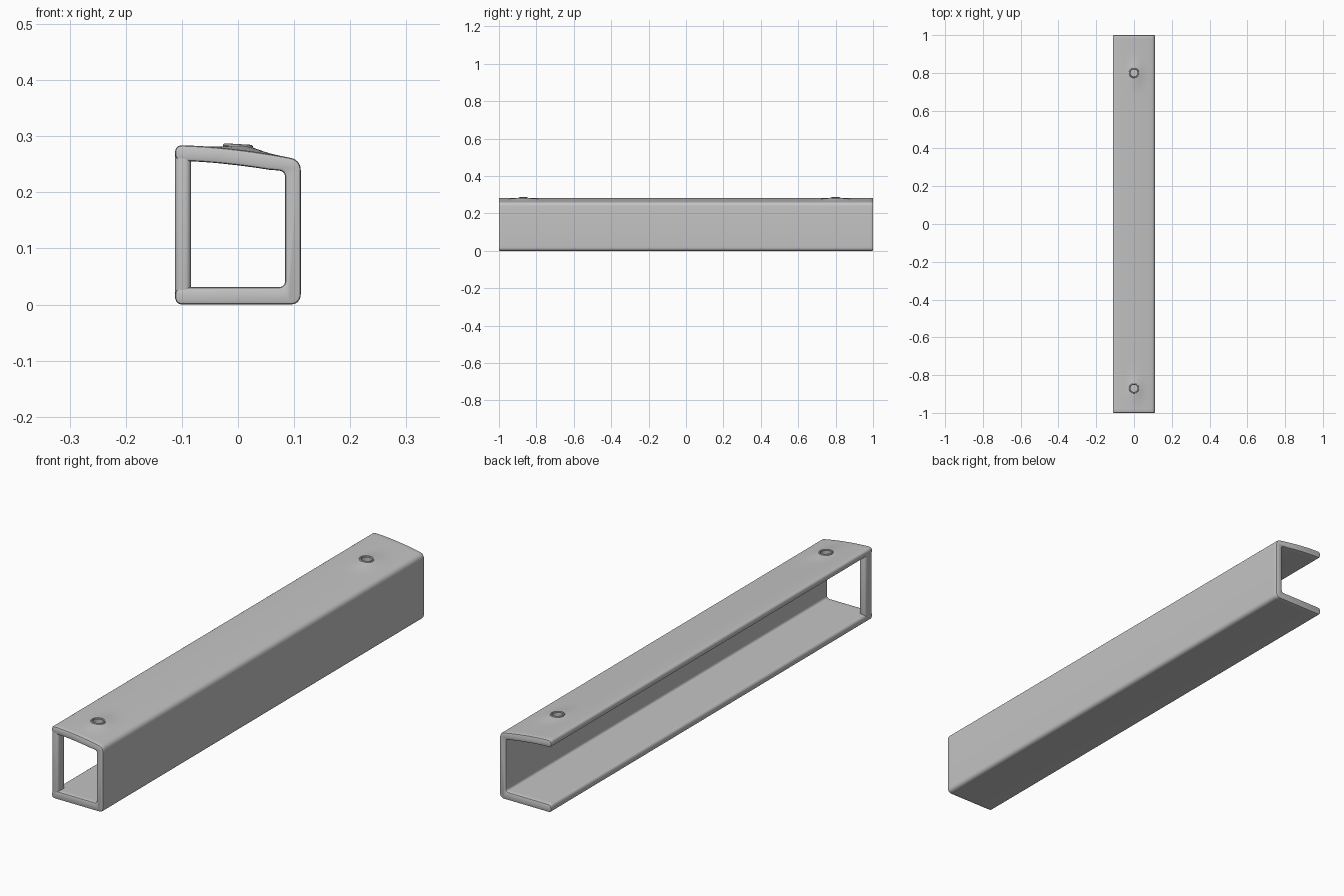
import bpy, bmesh, math
from mathutils import Vector

cube = bpy.data.objects.get("Cube")
if cube:
    bpy.data.objects.remove(cube, do_unlink=True)

grey = bpy.data.materials.new("plain grey")
grey.use_nodes = True
colour = (0.55, 0.55, 0.55, 1)
grey.diffuse_color = colour
grey.node_tree.nodes["Principled BSDF"].inputs["Base Color"].default_value = colour

HALF, WALL, HOLE = 0.112, 0.028, 0.021
HOLE_YS = (-0.87, 0.8)


def top_z(x):
    """Height of the gently sloping, slightly domed top."""
    u = (x + HALF) / (2 * HALF)
    return 0.284 - 0.026 * u ** 1.7


def bump(x, y):
    """Small swelling of the top around each screw hole."""
    return sum(0.009 * math.exp(-((x - 0.01) / 0.035) ** 2 - ((y - h) / 0.06) ** 2)
               for h in HOLE_YS)


def rounded(corners, steps=6):
    """Closed outline with each (x, z, radius) corner rounded."""
    out = []
    for i, (x, z, r) in enumerate(corners):
        p = Vector((x, z))
        if r == 0:
            out.append(p)
            continue
        a = p + (Vector(corners[i - 1][:2]) - p).normalized() * r
        b = p + (Vector(corners[(i + 1) % len(corners)][:2]) - p).normalized() * r
        for k in range(steps + 1):
            t = k / steps
            out.append(a * (1 - t) ** 2 + p * 2 * t * (1 - t) + b * t * t)
    return out


def finish(obj):
    obj.data.materials.clear()
    obj.data.materials.append(grey)
    bpy.ops.object.select_all(action='DESELECT')
    obj.select_set(True)
    bpy.context.view_layer.objects.active = obj
    for m in list(obj.modifiers):
        bpy.ops.object.modifier_apply(modifier=m.name)
    bpy.ops.object.shade_smooth_by_angle(angle=math.radians(35))


def new_object(name, bm):
    bmesh.ops.recalc_face_normals(bm, faces=bm.faces)
    mesh = bpy.data.meshes.new(name)
    bm.to_mesh(mesh)
    bm.free()
    obj = bpy.data.objects.new(name, mesh)
    bpy.context.collection.objects.link(obj)
    return obj


def add_bevel(obj, width, segments):
    m = obj.modifiers.new("Bevel", 'BEVEL')
    m.width, m.segments = width, segments
    m.limit_method, m.angle_limit = 'ANGLE', math.radians(60)


# C-shaped channel, open on the -x side
xs = [-0.085 + 0.01 * i for i in range(17)]
outline = rounded(
    [(x, top_z(x), 0) for x in xs]
    + [(HALF, top_z(HALF), 0.02), (HALF, 0, 0.02), (-HALF, 0, 0.014),
       (-HALF, 0.031, 0.014), (HALF - WALL, 0.031, 0.012),
       (HALF - WALL, top_z(HALF) - 0.02, 0.012)]
    + [(x, top_z(x) - WALL, 0) for x in reversed(xs[:-2])]
    + [(-HALF, top_z(-HALF) - WALL, 0.013), (-HALF, top_z(-HALF), 0.013)])
bm = bmesh.new()
rings = []
for j in range(101):
    y = -1 + 0.02 * j
    rings.append([bm.verts.new((p.x, y, p.y + (bump(p.x, y) if p.y > 0.235 else 0)))
                  for p in outline])
n = len(outline)
for a, b in zip(rings, rings[1:]):
    for i in range(n):
        k = (i + 1) % n
        bm.faces.new((a[i], a[k], b[k], b[i]))
bm.faces.new(rings[0])
bm.faces.new(rings[-1])
channel = new_object("channel", bm)
add_bevel(channel, 0.005, 2)

# Screw holes through the top
for i, hy in enumerate(HOLE_YS):
    bpy.ops.mesh.primitive_cylinder_add(vertices=32, radius=HOLE, depth=0.12,
                                        location=(0, hy, 0.27))
    cutter = bpy.context.object
    cutter.name = f"hole_cutter_{i + 1}"
    cut = channel.modifiers.new("Hole", 'BOOLEAN')
    cut.operation, cut.solver, cut.object = 'DIFFERENCE', 'EXACT', cutter
finish(channel)
for obj in [o for o in bpy.data.objects if o.name.startswith("hole_cutter")]:
    bpy.data.objects.remove(obj, do_unlink=True)

# Thin raised rim around each hole
for i, hy in enumerate(HOLE_YS):
    bpy.ops.mesh.primitive_torus_add(major_radius=HOLE + 0.002, minor_radius=0.004,
                                     major_segments=32, minor_segments=8,
                                     location=(0, hy, top_z(0) + 0.006),
                                     rotation=(0, 0.06, 0))
    rim = bpy.context.object
    rim.name = f"hole_rim_{i + 1}"
    finish(rim)

# Post closing the open side at the front end
bm = bmesh.new()
bmesh.ops.create_cube(bm, size=1)
low, high = 0.002, top_z(-HALF) - 0.001
for v in bm.verts:
    v.co = (-HALF + WALL / 2 + v.co.x * WALL, -0.978 + v.co.y * 0.044,
            (low + high) / 2 + v.co.z * (high - low))
post = new_object("front_post", bm)
add_bevel(post, 0.01, 4)
finish(post)
